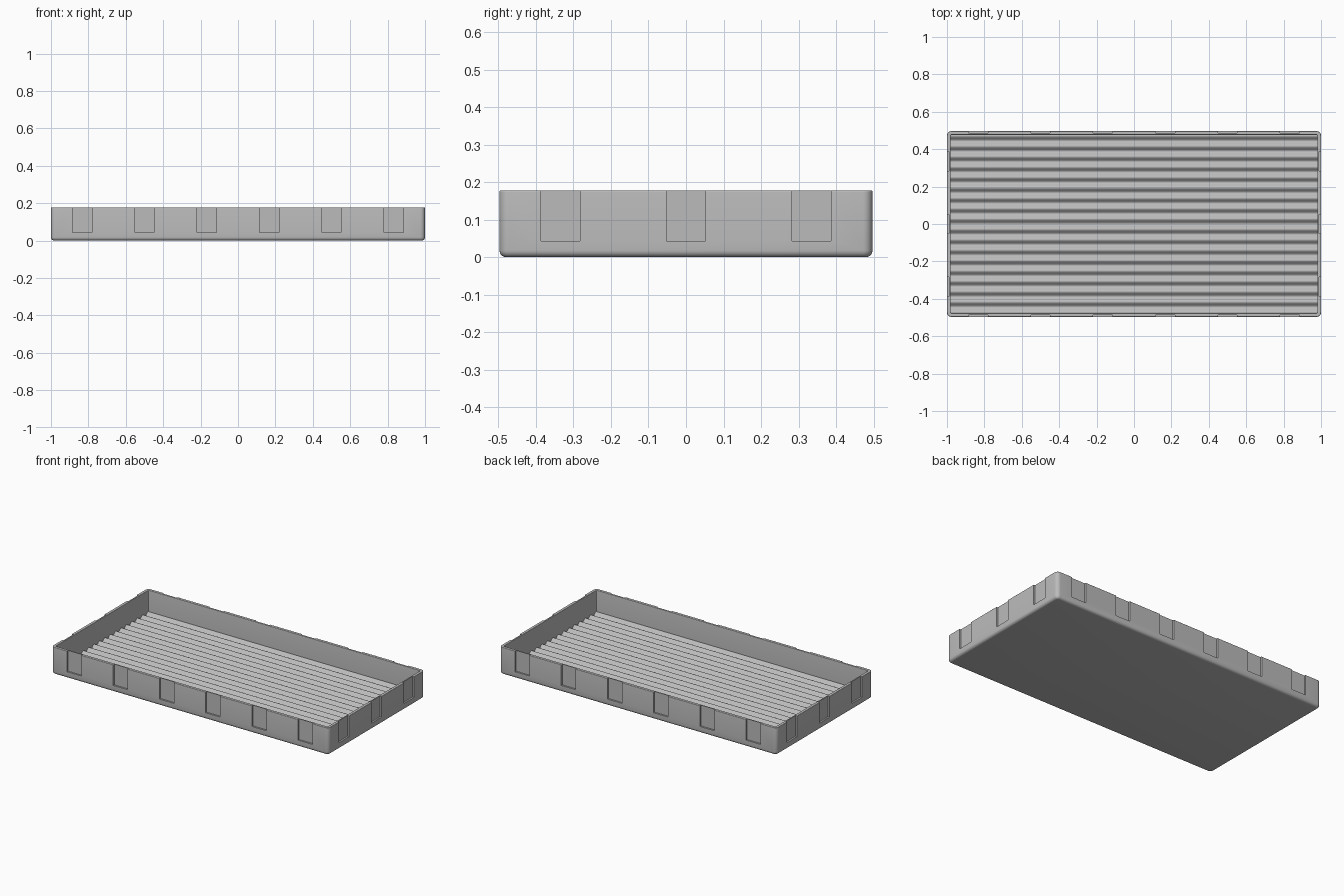
import bpy
import bmesh
from math import sin, cos, pi, radians

HX, HY, H = 1.0, 0.497, 0.178
CORNER, FOOT, LIP, WALL = 0.025, 0.018, 0.004, 0.02
FLOOR_Z, WAVE, PITCH = 0.031, 0.009, 0.0555

if "Cube" in bpy.data.objects:
    bpy.data.objects.remove(bpy.data.objects["Cube"])

# Single grey plastic
grey = bpy.data.materials.new("grey_plastic")
grey.use_nodes = True
colour = (0.5, 0.5, 0.5, 1)
grey.diffuse_color = colour
bsdf = next(n for n in grey.node_tree.nodes if n.type == 'BSDF_PRINCIPLED')
bsdf.inputs["Base Color"].default_value = colour


def make_object(name, bm):
    bmesh.ops.recalc_face_normals(bm, faces=bm.faces)
    mesh = bpy.data.meshes.new(name)
    bm.to_mesh(mesh)
    bm.free()
    mesh.materials.append(grey)
    obj = bpy.data.objects.new(name, mesh)
    bpy.context.collection.objects.link(obj)
    return obj


def activate(obj):
    bpy.ops.object.select_all(action='DESELECT')
    obj.select_set(True)
    bpy.context.view_layer.objects.active = obj


def rounded_ring(bm, inset, z, steps=6):
    """Rounded rectangle of vertices, moved inwards by inset."""
    r = CORNER - inset
    ring = []
    for k, (sx, sy) in enumerate([(1, 1), (-1, 1), (-1, -1), (1, -1)]):
        for i in range(steps + 1):
            a = (k + i / steps) * pi / 2
            ring.append(bm.verts.new((sx * (HX - CORNER) + r * cos(a),
                                      sy * (HY - CORNER) + r * sin(a), z)))
    return ring


# Wall section as (inset, height): rounded foot, outer wall, rounded lip, inner wall
quarter = [i * pi / 10 for i in range(6)]
section = [(FOOT * (1 - sin(a)), FOOT * (1 - cos(a))) for a in quarter]
section += [(LIP * (1 - cos(a)), H - LIP * (1 - sin(a))) for a in quarter]
section += [(WALL - LIP * (1 - sin(a)), H - LIP * (1 - cos(a))) for a in quarter]
section.append((WALL, 0.012))

bm = bmesh.new()
rings = [rounded_ring(bm, inset, z) for inset, z in section]
for low, high in zip(rings, rings[1:]):
    n = len(low)
    for i in range(n):
        j = (i + 1) % n
        bm.faces.new((low[i], low[j], high[j], high[i]))
bm.faces.new(rings[0])
bm.faces.new(rings[-1])
tray = make_object("tray_shell", bm)

# Shallow recesses cut into the outer walls, open at the rim
DEPTH, WIDTH, SILL = 0.011, 0.104, 0.043
bm = bmesh.new()


def add_cutter(x, y, wx, wy):
    top = H + 0.05
    box = bmesh.ops.create_cube(bm, size=1)["verts"]
    bmesh.ops.scale(bm, vec=(wx, wy, top - SILL), verts=box)
    bmesh.ops.translate(bm, vec=(x, y, (top + SILL) / 2), verts=box)


for side in (-1, 1):
    for i in range(6):
        add_cutter((i - 2.5) / 3, side * HY, WIDTH, 2 * DEPTH)
    for i in (-1, 0, 1):
        add_cutter(side * HX, i * 0.335, 2 * DEPTH, WIDTH)
cutter = make_object("recess_cutter", bm)
cutter.hide_render = True

cut = tray.modifiers.new("recesses", 'BOOLEAN')
cut.operation = 'DIFFERENCE'
cut.solver = 'EXACT'
cut.object = cutter
activate(tray)
bpy.ops.object.modifier_apply(modifier=cut.name)
bpy.data.objects.remove(cutter)
bpy.ops.object.shade_smooth_by_angle(angle=radians(35))

# Corrugated floor, its edges tucked into the walls
bm = bmesh.new()
half, rows = HY - WALL + 0.003, 216
previous = None
for i in range(rows + 1):
    y = -half + 2 * half * i / rows
    z = FLOOR_Z - WAVE * cos(2 * pi * y / PITCH)
    row = [bm.verts.new((s * (HX - WALL + 0.003), y, z)) for s in (-1, 1)]
    if previous:
        bm.faces.new((previous[0], previous[1], row[1], row[0]))
    previous = row
ridges = make_object("ridged_floor", bm)
if ridges.data.polygons[0].normal.z < 0:
    ridges.data.flip_normals()
activate(ridges)
bpy.ops.object.shade_smooth_by_angle(angle=radians(40))
